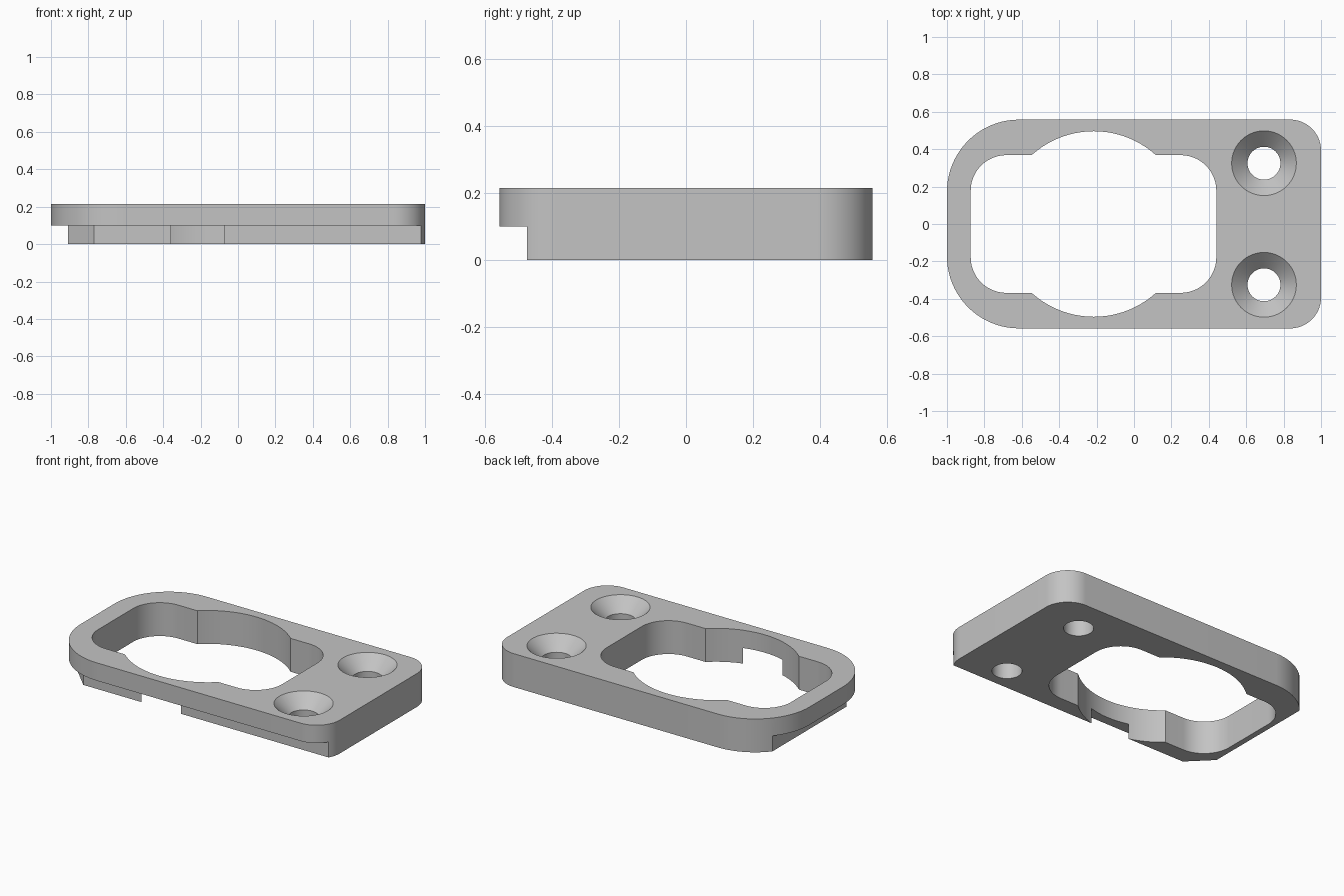
import bpy, bmesh
from math import cos, sin, pi, radians

if "Cube" in bpy.data.objects:
    bpy.data.objects.remove(bpy.data.objects["Cube"])

HEIGHT, STEP = 0.215, 0.1
HALF_Y = 0.558

# Single plain grey
grey = bpy.data.materials.new("plain grey")
grey.use_nodes = True
grey.diffuse_color = (0.55, 0.55, 0.55, 1)
grey.node_tree.nodes["Principled BSDF"].inputs["Base Color"].default_value = (0.55, 0.55, 0.55, 1)


def link(name, bm):
    bmesh.ops.recalc_face_normals(bm, faces=bm.faces)
    mesh = bpy.data.meshes.new(name)
    bm.to_mesh(mesh)
    bm.free()
    mesh.materials.append(grey)
    obj = bpy.data.objects.new(name, mesh)
    bpy.context.collection.objects.link(obj)
    return obj


def prism(name, points, z0, z1):
    bm = bmesh.new()
    face = bm.faces.new([bm.verts.new((x, y, z0)) for x, y in points])
    top = bmesh.ops.extrude_face_region(bm, geom=[face])["geom"]
    for v in top:
        if isinstance(v, bmesh.types.BMVert):
            v.co.z = z1
    return link(name, bm)


def rounded_rect(x0, x1, half_y, r_left, r_right, steps=20):
    corners = [(x1 - r_right, half_y - r_right, r_right, 0),
               (x0 + r_left, half_y - r_left, r_left, 1),
               (x0 + r_left, r_left - half_y, r_left, 2),
               (x1 - r_right, r_right - half_y, r_right, 3)]
    return [(cx + r * cos((q + i / steps) * pi / 2), cy + r * sin((q + i / steps) * pi / 2))
            for cx, cy, r, q in corners for i in range(steps + 1)]


def circle(cx, cy, r, n=96):
    return [(cx + r * cos(2 * pi * i / n), cy + r * sin(2 * pi * i / n)) for i in range(n)]


def lathe(name, profile, cx, cy, n=64):
    bm = bmesh.new()
    rings = [[bm.verts.new((x, y, z)) for x, y in circle(cx, cy, r, n)] for r, z in profile]
    for a, b in zip(rings, rings[1:]):
        for i in range(n):
            j = (i + 1) % n
            bm.faces.new((a[i], a[j], b[j], b[i]))
    bm.faces.new(rings[0])
    bm.faces.new(rings[-1])
    return link(name, bm)


# Mounting plate with large left corners and small right corners
plate = prism("mounting_plate", rounded_rect(-1, 1, HALF_Y, 0.385, 0.165), 0, HEIGHT)

# Opening: rounded rectangle plus a wider circle
cutters = [
    prism("opening_cutter", rounded_rect(-0.873, 0.44, 0.368, 0.19, 0.19), -0.2, 0.4),
    prism("round_opening_cutter", circle(-0.215, 0, 0.496), -0.3, 0.5),
]

# Underside step along the front and the left end, with a slanted corner
cutters.append(prism("step_cutter", [
    (-1.2, 0.8), (-0.91, 0.8), (-0.91, -0.335), (-0.77, -0.475),
    (1.2, -0.475), (1.2, -0.8), (-1.2, -0.8)], -0.1, STEP))

# Countersunk screw holes
hole, sink, depth, over = 0.088, 0.173, 0.083, 0.02
slope = (sink - hole) / depth
for side, y in (("front", -0.325), ("back", 0.325)):
    cutters.append(lathe(side + "_screw_hole_cutter", [
        (hole, -0.1), (hole, HEIGHT - depth), (sink + slope * over, HEIGHT + over)], 0.695, y))

# Cut everything out, then bake the result and drop the cutters
for cutter in cutters:
    cutter.hide_render = True
    mod = plate.modifiers.new(cutter.name, "BOOLEAN")
    mod.operation = "DIFFERENCE"
    mod.solver = "EXACT"
    mod.object = cutter
bpy.ops.object.select_all(action="DESELECT")
plate.select_set(True)
bpy.context.view_layer.objects.active = plate
for mod in list(plate.modifiers):
    bpy.ops.object.modifier_apply(modifier=mod.name)
for cutter in cutters:
    bpy.data.objects.remove(cutter)

bpy.ops.object.shade_smooth_by_angle(angle=radians(25))
